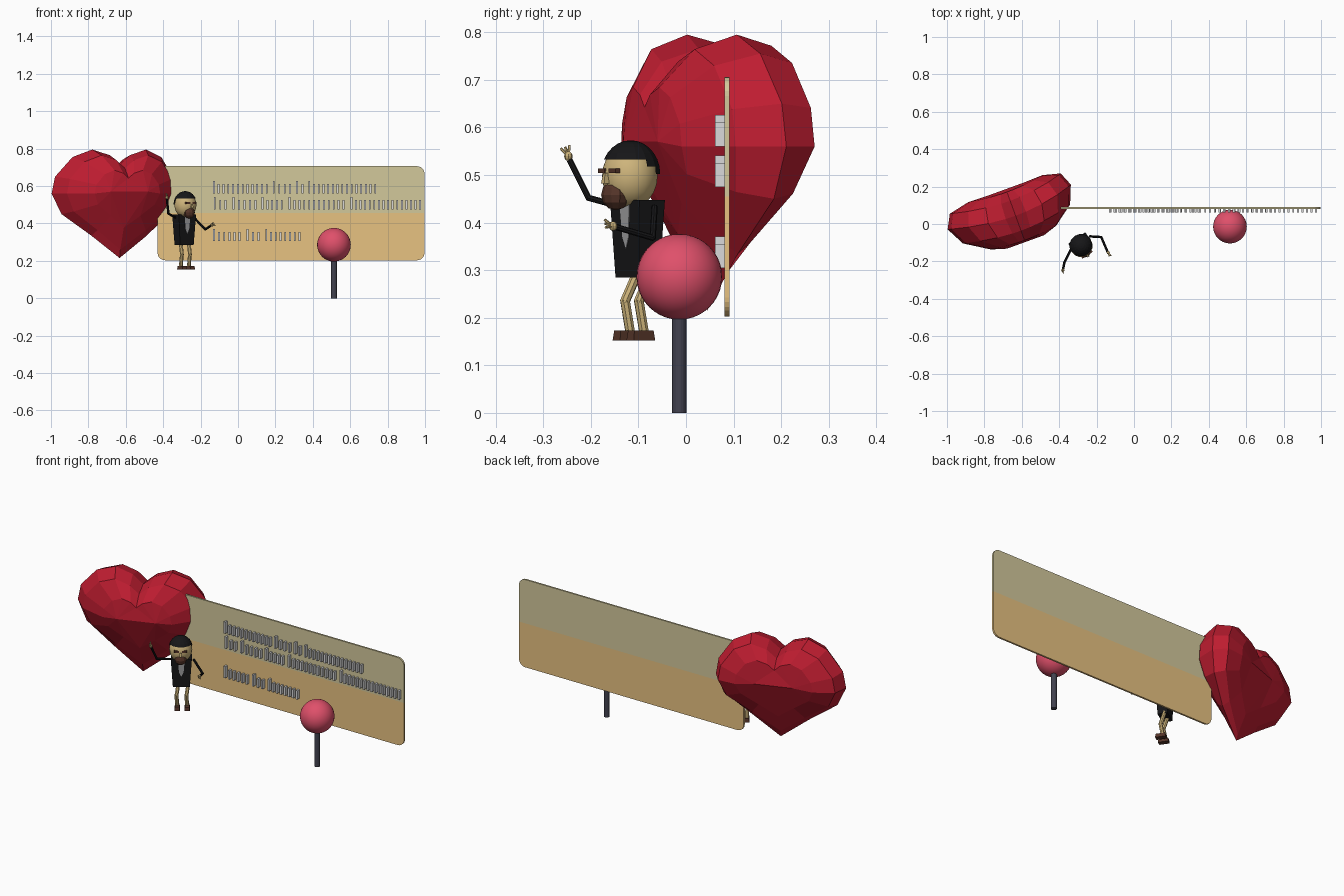
import bpy, bmesh, math
from mathutils import Vector, Matrix

if "Cube" in bpy.data.objects:
    bpy.data.objects.remove(bpy.data.objects["Cube"])


def material(name, rgb):
    m = bpy.data.materials.new(name)
    m.diffuse_color = (*rgb, 1)
    m.use_nodes = True
    m.node_tree.nodes["Principled BSDF"].inputs["Base Color"].default_value = m.diffuse_color
    return m


RED = material("heart red", (0.52, 0.012, 0.03))
OLIVE = material("sign upper tan", (0.65, 0.58, 0.33))
TAN = material("sign lower tan", (0.80, 0.54, 0.22))
GREY = material("mark grey", (0.70, 0.70, 0.71))
PINK = material("ball pink", (0.74, 0.08, 0.145))
SLATE = material("post slate", (0.055, 0.055, 0.08))
BLACK = material("suit black", (0.008, 0.008, 0.009))
SKIN = material("skin tan", (0.62, 0.46, 0.20))
BROWN = material("dark brown", (0.09, 0.035, 0.022))
SHIRT = material("shirt grey", (0.36, 0.36, 0.37))


def finish(name, bm, *mats, smooth=False):
    bmesh.ops.recalc_face_normals(bm, faces=bm.faces)
    me = bpy.data.meshes.new(name)
    bm.to_mesh(me)
    bm.free()
    for m in mats:
        me.materials.append(m)
    ob = bpy.data.objects.new(name, me)
    bpy.context.collection.objects.link(ob)
    if smooth:
        for p in me.polygons:
            p.use_smooth = True
    return ob


def add_box(bm, loc, size, top=(1, 1), frame=Matrix()):
    """Box whose top can be scaled in x and y."""
    vs = bmesh.ops.create_cube(bm, size=1)["verts"]
    for v in vs:
        k = top if v.co.z > 0 else (1, 1)
        p = Vector((v.co.x * size[0] * k[0], v.co.y * size[1] * k[1], v.co.z * size[2]))
        v.co = frame @ (p + Vector(loc))


def add_ball(bm, loc, scale, u=16, v=10, frame=Matrix()):
    m = frame @ Matrix.Translation(loc) @ Matrix.Diagonal((*scale, 1))
    return bmesh.ops.create_uvsphere(bm, u_segments=u, v_segments=v, radius=1, matrix=m)["verts"]


def add_rod(bm, pts, r, sides=8):
    """Round rod through the given points."""
    for a, b in zip(pts, pts[1:]):
        a, b = Vector(a), Vector(b)
        d = b - a
        m = Matrix.Translation((a + b) / 2) @ d.to_track_quat('Z', 'Y').to_matrix().to_4x4()
        bmesh.ops.create_cone(bm, cap_ends=True, segments=sides, radius1=r, radius2=r,
                              depth=d.length + r * 0.6, matrix=m)


# Faceted heart: outline rings stacked through its depth, bent so both lobes curl back
outline = [(0, 0.155), (0.055, 0.205), (0.145, 0.235), (0.24, 0.195), (0.318, 0.09), (0.333, 0.0),
           (0.29, -0.11), (0.15, -0.225), (0, -0.345)]
outline += [(-u, z) for u, z in outline[-2:0:-1]]
rings = [(-0.14, 0.53), (-0.085, 0.87), (0, 1), (0.085, 0.9), (0.135, 0.6)]
frame = Matrix.Translation((-0.667, 0.032, 0.56)) @ Matrix.Rotation(math.radians(20), 4, 'Z')


def heart_point(u, w, z):
    taper = min(1, 1 + z / 0.345)               # thins out toward the tip
    bend = 0.5 * u * u
    shift = 0.036 * (1 - (u / 0.345) ** 2) + 0.035 * max(u, 0) / 0.333
    return frame @ Vector((u + shift, w * taper + bend, z))


bm = bmesh.new()
loops = [[bm.verts.new(heart_point(u * s, w, z * s)) for u, z in outline] for w, s in rings]
n = len(outline)
for a, b in zip(loops, loops[1:]):
    for i in range(n):
        bm.faces.new((a[i], a[(i + 1) % n], b[(i + 1) % n], b[i]))
for ring, w in ((loops[0], -0.155), (loops[-1], 0.12)):
    # Each half closes on its own lobe centre, leaving a valley down the middle
    half = n // 2
    for s, idx in ((1, range(0, half)), (-1, range(half, n))):
        pole = bm.verts.new(heart_point(0.1 * s, w * (1.0 if w < 0 else 1.22), 0.01))
        for i in idx:
            bm.faces.new((ring[i], ring[(i + 1) % n], pole))
        if s == 1:
            first = pole
    bm.faces.new((ring[0], first, pole))
    bm.faces.new((ring[half], first, pole))
finish("heart", bm, RED)

# Sign board with rounded corners, two tones split at mid height
X0, X1, Z0, Z1, R, MID = -0.43, 0.997, 0.203, 0.706, 0.04, 0.455
bm = bmesh.new()
vs = []
for k, (cx, cz) in enumerate(((X1 - R, Z1 - R), (X0 + R, Z1 - R), (X0 + R, Z0 + R), (X1 - R, Z0 + R))):
    for j in range(7):
        t = math.radians(90 * k + 15 * j)
        vs.append(bm.verts.new((cx + R * math.cos(t), 0.081, cz + R * math.sin(t))))
face = bm.faces.new(vs)
ext = bmesh.ops.extrude_face_region(bm, geom=[face])
for g in ext["geom"]:
    if isinstance(g, bmesh.types.BMVert):
        g.co.y += 0.01
bmesh.ops.bisect_plane(bm, geom=bm.verts[:] + bm.edges[:] + bm.faces[:],
                       plane_co=(0, 0, MID), plane_no=(0, 0, 1))
for f in bm.faces:
    f.material_index = 0 if f.calc_center_median().z > MID else 1
finish("sign_board", bm, OLIVE, TAN)

# Raised rows of plain upright strokes on the sign
rows = [(0.56, [(-0.135, 0.16), (0.185, 0.285), (0.31, 0.35), (0.375, 0.74)]),
        (0.475, [(-0.13, -0.06), (-0.03, 0.10), (0.125, 0.24), (0.27, 0.57), (0.60, 0.98)]),
        (0.305, [(-0.135, 0.015), (0.045, 0.115), (0.145, 0.335)])]
bm = bmesh.new()
for base, groups in rows:
    for a, b in groups:
        count = max(2, round((b - a) / 0.024))
        for i in range(count):
            h = 0.066 if i == 0 else 0.05
            x = a + 0.006 + (b - a - 0.012) * i / (count - 1)
            add_box(bm, (x, 0.071, base + h / 2), (0.01, 0.021, h))
finish("sign_strokes", bm, GREY)

# Ball on a post
bm = bmesh.new()
add_ball(bm, (0.513, -0.014, 0.286), (0.09, 0.09, 0.09), 32, 20)
finish("ball", bm, PINK, smooth=True)
bm = bmesh.new()
bmesh.ops.create_cone(bm, cap_ends=True, segments=24, radius1=0.015, radius2=0.015, depth=0.21,
                      matrix=Matrix.Translation((0.513, -0.014, 0.105)))
finish("post", bm, SLATE)

# Figure, turned toward its left
TURN = Matrix.Rotation(math.radians(34), 4, 'Z')
body = Matrix.Translation((-0.288, -0.102, 0)) @ TURN
head = Matrix.Translation((-0.281, -0.118, 0.498)) @ TURN

bm = bmesh.new()
add_box(bm, (0, 0, 0.366), (0.088, 0.052, 0.162), (1.25, 1.25), body)
finish("jacket", bm, BLACK)

# Shirt front: a thin pointed plate on the sloping chest
bm = bmesh.new()
quad = [(-0.018, -0.0338, 0.443), (0.018, -0.0338, 0.443), (0.012, -0.0308, 0.37), (0, -0.0295, 0.345),
        (-0.012, -0.0308, 0.37)]
f = bm.faces.new([bm.verts.new(body @ Vector(p)) for p in quad])
ext = bmesh.ops.extrude_face_region(bm, geom=[f])
push = body.to_3x3() @ Vector((0, 0.004, 0))
for g in ext["geom"]:
    if isinstance(g, bmesh.types.BMVert):
        g.co += push
finish("shirt_front", bm, SHIRT)

# Head, with hair on top and down the back, beard, brows and nose
bm = bmesh.new()
add_ball(bm, (0, 0, 0), (0.06, 0.059, 0.068), 16, 12, head)
finish("head", bm, SKIN, smooth=True)
bm = bmesh.new()
add_ball(bm, (0, 0.002, 0.004), (0.064, 0.063, 0.071), 16, 14, head)
inv = head.inverted()
gone = []
for f in bm.faces:
    p = inv @ f.calc_center_median()
    if p.z < 0.028 - 0.5 * max(p.y, 0) + 0.15 * max(-p.y, 0):
        gone.append(f)
bmesh.ops.delete(bm, geom=gone, context='FACES')
finish("hair", bm, BLACK)
bm = bmesh.new()
add_ball(bm, (0, -0.036, -0.04), (0.032, 0.03, 0.032), 10, 6, head)
finish("beard", bm, BROWN)
bm = bmesh.new()
for s in (-1, 1):
    add_box(bm, (s * 0.02, -0.053, 0.011), (0.026, 0.012, 0.01), frame=head)
finish("brows", bm, BROWN)
bm = bmesh.new()
add_box(bm, (0, -0.06, -0.005), (0.012, 0.018, 0.022), (0.6, 0.6), head)
finish("nose", bm, SKIN)

# Arms: one waving, one held out, each with a small hand and fingers
arms = [("waving", (-0.335, -0.132, 0.432), (-0.372, -0.205, 0.452), (-0.38, -0.244, 0.53), (-0.05, -0.35, 1)),
        ("resting", (-0.236, -0.066, 0.432), (-0.175, -0.07, 0.368), (-0.143, -0.145, 0.39), (0.5, -0.8, 0.25))]
for name, sh, el, ha, aim in arms:
    bm = bmesh.new()
    add_rod(bm, [sh, el, ha], 0.0065)
    finish(name + "_arm", bm, BLACK)
    bm = bmesh.new()
    aim = Vector(aim).normalized()
    palm = Vector(ha) + aim * 0.01
    add_ball(bm, palm, (0.009, 0.009, 0.01), 8, 6)
    side = aim.cross(Vector((0.8, 0.1, 0.6))).normalized()
    for s in (-1, 0, 1):
        add_rod(bm, [palm, palm + aim * 0.02 + side * s * 0.01], 0.003, 5)
    finish(name + "_hand", bm, SKIN)

# Legs with bent knees, and shoes
for name, x, y in (("right", -0.306, -0.112), ("left", -0.263, -0.083)):
    bm = bmesh.new()
    add_rod(bm, [(x, y + 0.01, 0.295), (x + 0.006, y - 0.016, 0.235), (x, y - 0.005, 0.168)], 0.0105)
    finish(name + "_leg", bm, SKIN)
    bm = bmesh.new()
    foot = Matrix.Translation((x, y - 0.002, 0)) @ TURN
    add_box(bm, (0, -0.012, 0.163), (0.028, 0.054, 0.021), (0.85, 0.9), foot)
    finish(name + "_shoe", bm, BROWN)
